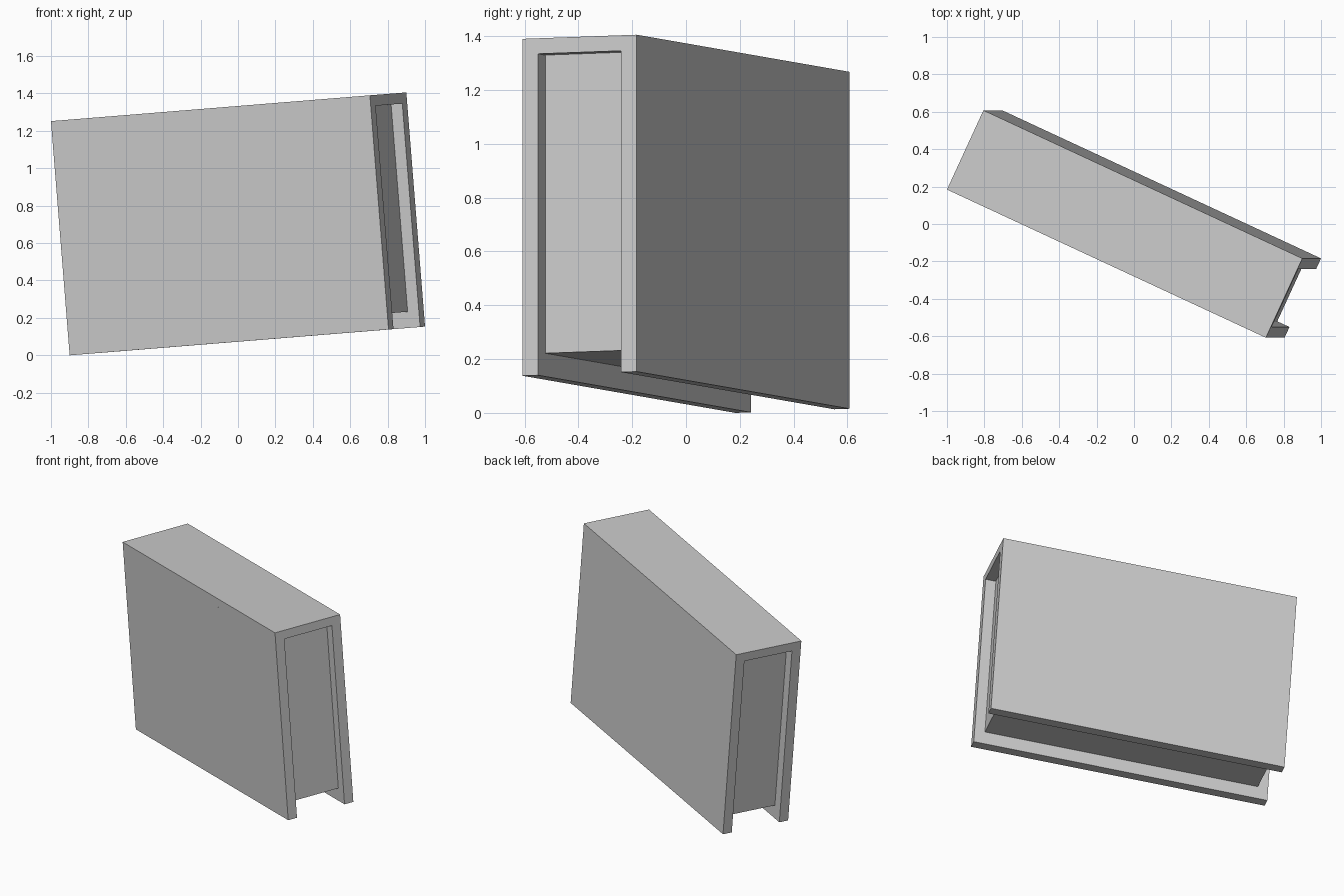
import bpy
from mathutils import Matrix, Vector

cube = bpy.data.objects.get("Cube")
if cube:
    bpy.data.objects.remove(cube, do_unlink=True)

grey = bpy.data.materials.new("plain grey")
grey.use_nodes = True
colour = (0.6, 0.6, 0.6, 1)
grey.diffuse_color = colour
grey.node_tree.nodes["Principled BSDF"].inputs["Base Color"].default_value = colour

# Tilted frame of the book: length, thickness and height edges
corner = Vector((-0.9, 0.184, 0.0))
length = Vector((1.705, -0.792, 0.138))
thick = Vector((0.195, 0.424, 0.0155))
height = Vector((-0.1, 0.0, 1.252))
frame = Matrix((length, thick, height)).transposed().to_4x4()
frame.translation = corner


def slab(name, low, high):
    """Box between two corners given as fractions of the book."""
    low, high = Vector(low), Vector(high)
    bpy.ops.mesh.primitive_cube_add(size=1)
    ob = bpy.context.object
    ob.name = name
    fit = Matrix.Translation((low + high) / 2) @ Matrix.Diagonal((high - low).to_4d())
    fit[3][3] = 1
    ob.data.transform(frame @ fit)
    ob.data.materials.append(grey)
    return ob


board = 0.135    # cover board, share of thickness
spine = 0.046    # spine, share of height
inset = 0.035    # pages set back from the ends
foot = 0.069     # pages set back from the open edge

# Cover: two boards joined by the spine on top
slab("front_board", (0, 0, 0), (1, board, 1 - spine))
slab("back_board", (0, 1 - board, 0), (1, 1, 1 - spine))
slab("spine", (0, 0, 1 - spine), (1, 1, 1))

# Page block, set back on its three open sides
slab("page_block", (inset, board, foot), (1 - inset, 1 - board, 1 - spine))
